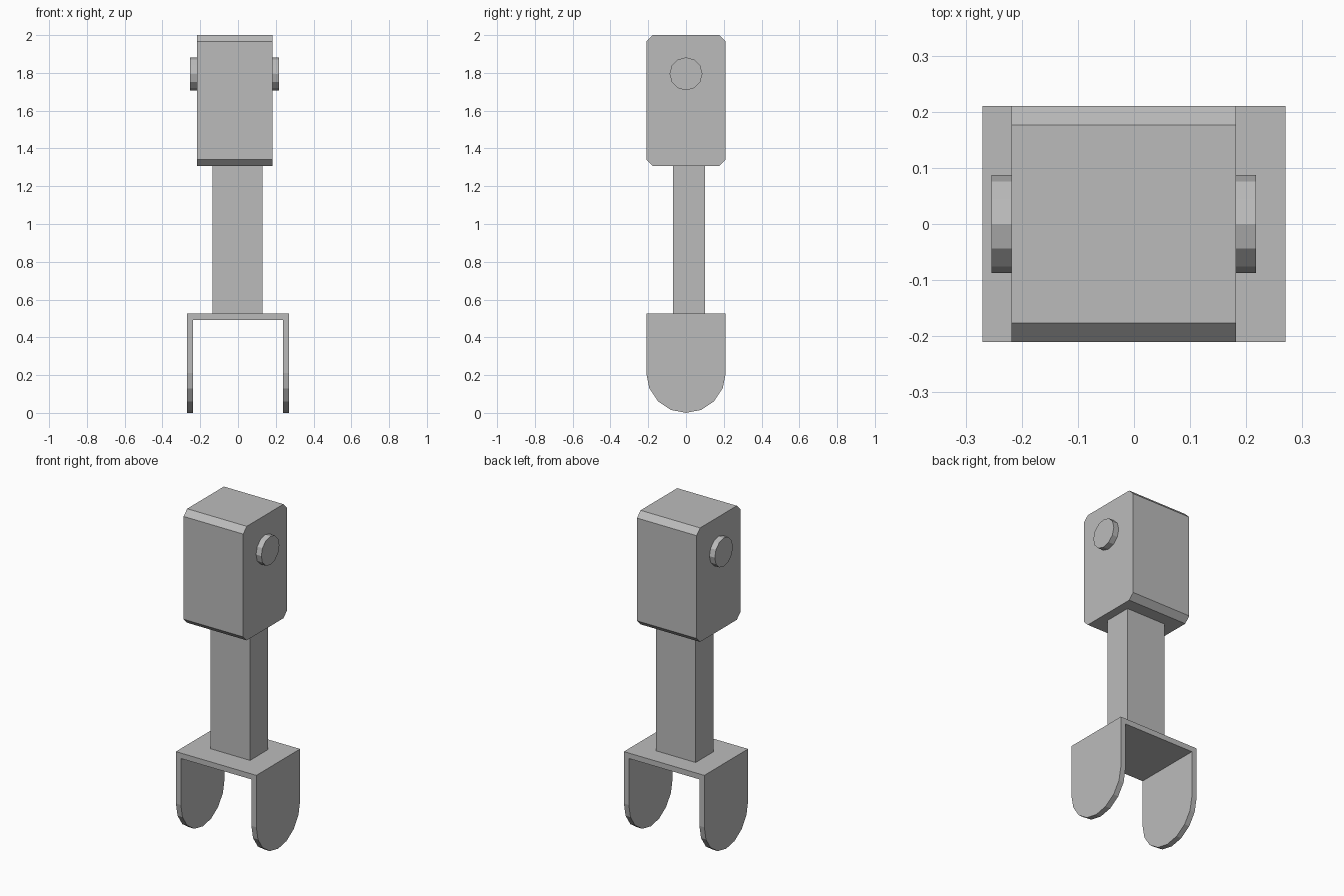
import bpy
import bmesh
from math import cos, sin, pi

if "Cube" in bpy.data.objects:
    bpy.data.objects.remove(bpy.data.objects["Cube"], do_unlink=True)

GREY = (0.5, 0.5, 0.5, 1)
grey = bpy.data.materials.new("plain grey")
grey.use_nodes = True
grey.diffuse_color = GREY
grey.node_tree.nodes["Principled BSDF"].inputs["Base Color"].default_value = GREY


def extrude_side(name, profile, x0, x1):
    """Extrude a (y, z) outline along x."""
    bm = bmesh.new()
    face = bm.faces.new([bm.verts.new((x0, y, z)) for y, z in profile])
    moved = bmesh.ops.extrude_face_region(bm, geom=[face])["geom"]
    verts = [v for v in moved if isinstance(v, bmesh.types.BMVert)]
    bmesh.ops.translate(bm, verts=verts, vec=(x1 - x0, 0, 0))
    bmesh.ops.recalc_face_normals(bm, faces=bm.faces)
    mesh = bpy.data.meshes.new(name)
    bm.to_mesh(mesh)
    bm.free()
    mesh.materials.append(grey)
    obj = bpy.data.objects.new(name, mesh)
    bpy.context.collection.objects.link(obj)
    return obj


def rect(y0, y1, z0, z1):
    return [(y0, z0), (y1, z0), (y1, z1), (y0, z1)]


def arc(radius, z, start, end, steps):
    angles = [start + (end - start) * i / steps for i in range(steps + 1)]
    return [(radius * cos(a), z + radius * sin(a)) for a in angles]


# Forked bracket: rounded side outline with the middle cut away
R, TOP, WALL = 0.21, 0.525, 0.033
outline = arc(R, R, 0, -pi, 8) + [(-R, TOP), (R, TOP)]
fork = extrude_side("fork_bracket", outline, -0.27, 0.27)
cutter = extrude_side("fork_cutter", rect(-0.4, 0.4, -0.2, TOP - WALL),
                      WALL - 0.27, 0.27 - WALL)
cutter.hide_render = True
cut = fork.modifiers.new("gap", "BOOLEAN")
cut.operation = "DIFFERENCE"
cut.solver = "EXACT"
cut.object = cutter
bpy.context.view_layer.objects.active = fork
bpy.ops.object.modifier_apply(modifier=cut.name)
bpy.data.objects.remove(cutter, do_unlink=True)

# Rectangular post
extrude_side("post", rect(-0.07, 0.10, TOP, 1.31), -0.135, 0.13)

# Head block with chamfered front and back edges
C, Z0, Z1 = 0.034, 1.308, 2.0
head = [(-R + C, Z0), (R - C, Z0), (R, Z0 + C), (R, Z1 - C),
        (R - C, Z1), (-R + C, Z1), (-R, Z1 - C), (-R, Z0 + C)]
extrude_side("head_block", head, -0.218, 0.182)

# Pin through the head
extrude_side("cross_pin", arc(0.087, 1.795, 0, 2 * pi, 12)[:-1], -0.254, 0.217)
